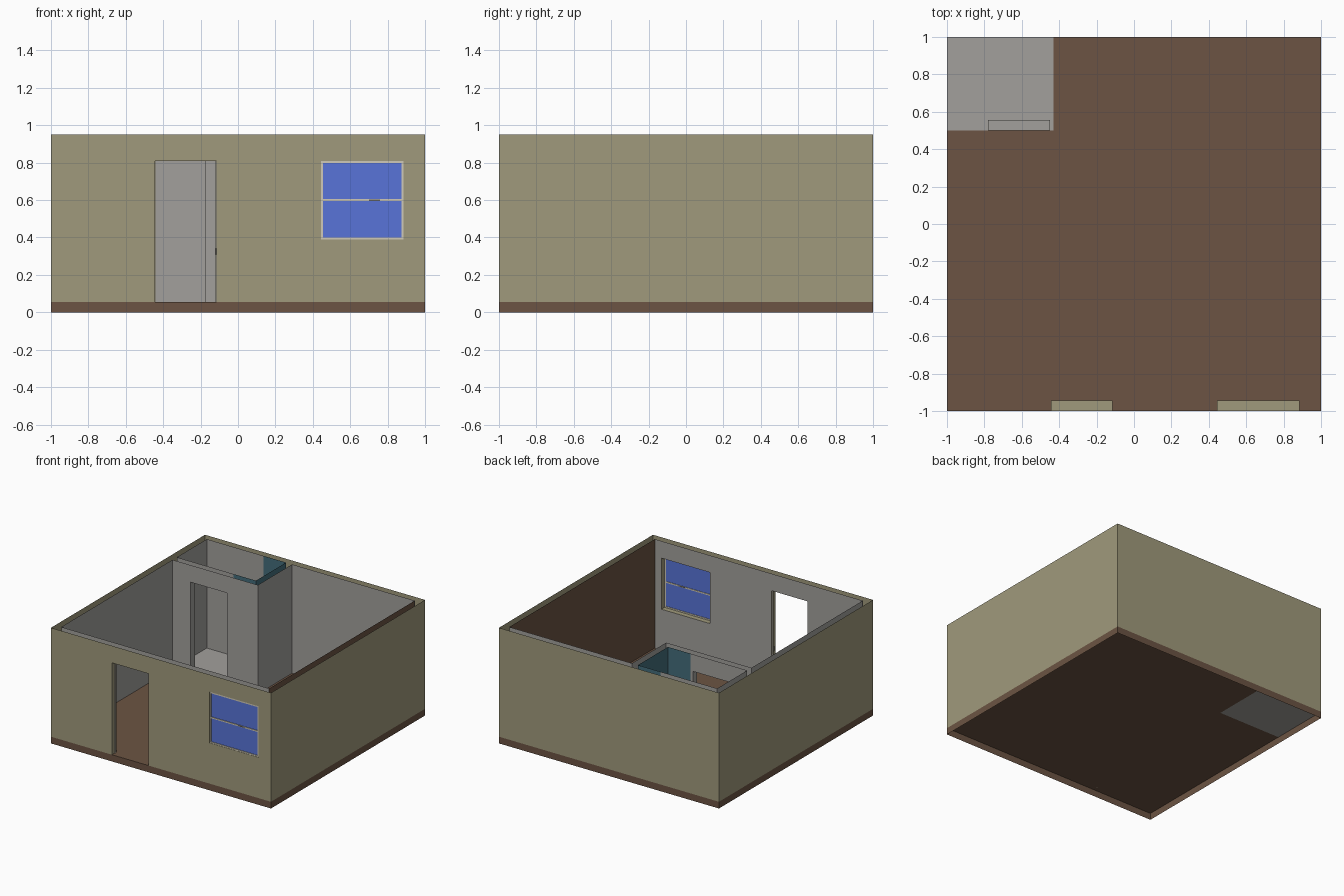
import bpy
import bmesh

cube = bpy.data.objects.get("Cube")
if cube:
    bpy.data.objects.remove(cube, do_unlink=True)


def material(name, srgb):
    lin = [((c / 255 + 0.055) / 1.055) ** 2.4 for c in srgb]
    m = bpy.data.materials.new(name)
    m.use_nodes = True
    m.diffuse_color = (*lin, 1)
    m.node_tree.nodes["Principled BSDF"].inputs["Base Color"].default_value = (*lin, 1)
    return m


OLIVE = material("olive wall paint", (160, 154, 124))
BROWN = material("brown wood", (108, 84, 67))
GREY = material("grey plaster", (162, 160, 156))
TEAL = material("teal tile", (68, 109, 122))
BLUE = material("blue glass", (88, 116, 216))
CREAM = material("pale trim", (208, 202, 184))
METAL = material("dark metal", (100, 98, 95))

FLOOR, TOP = 0.055, 0.95       # floor level and wall top
IN = 0.945                     # inner face of the outside walls
DOOR = (-0.445, -0.115, FLOOR, 0.81)
WINDOW = (0.443, 0.885, 0.39, 0.81)
BATH_DOOR = (-0.78, -0.45, FLOOR, 0.81)
BATH_X, BATH_Y, TILE_X = -0.17, 0.5, -0.43
SKIN = 0.055                   # gap between the two faces of a wall


def finish(name, bm, mats):
    bmesh.ops.remove_doubles(bm, verts=bm.verts[:], dist=0.0001)
    me = bpy.data.meshes.new(name)
    bm.to_mesh(me)
    bm.free()
    for m in mats:
        me.materials.append(m)
    ob = bpy.data.objects.new(name, me)
    bpy.context.scene.collection.objects.link(ob)
    return ob


def quad(bm, pts, index=0):
    f = bm.faces.new([bm.verts.new(p) for p in pts])
    f.material_index = index


def wall(bm, a, b, z0=FLOOR, z1=TOP, holes=(), index=0):
    """Upright sheet from a to b; holes are x ranges and z ranges left open."""
    xs, zs = [a[0], b[0]], [z0, z1]
    for h in holes:
        xs += h[:2]
        zs += h[2:]
    if not holes:
        quad(bm, [(*a, z0), (*b, z0), (*b, z1), (*a, z1)], index)
        return
    xs = sorted(set(xs), reverse=a[0] > b[0])
    zs = sorted(set(zs))
    for x0, x1 in zip(xs, xs[1:]):
        for lo, hi in zip(zs, zs[1:]):
            mx, mz = (x0 + x1) / 2, (lo + hi) / 2
            if not any(h[0] < mx < h[1] and h[2] < mz < h[3] for h in holes):
                quad(bm, [(x0, a[1], lo), (x1, a[1], lo),
                          (x1, a[1], hi), (x0, a[1], hi)], index)


def shell(name, path, mats, z0=FLOOR, z1=TOP, holes={}, index={}):
    """Closed run of wall sheets along a plan outline."""
    bm = bmesh.new()
    for i, a in enumerate(path):
        wall(bm, a, path[(i + 1) % len(path)], z0, z1, holes.get(i, ()), index.get(i, 0))
    return finish(name, bm, mats)


def reveal(name, hole, y0, y1, mat, sill):
    """Lining of an opening between the two faces of a wall."""
    x0, x1, z0, z1 = hole
    bm = bmesh.new()
    ring = [(x0, z0), (x0, z1), (x1, z1), (x1, z0)]
    for p, q in zip(ring, ring[1:] + ([ring[0]] if sill else [])):
        quad(bm, [(p[0], y0, p[1]), (q[0], y0, q[1]), (q[0], y1, q[1]), (p[0], y1, p[1])])
    if sill:
        p, q = ring[-1], ring[0]
        quad(bm, [(p[0], y0, p[1]), (q[0], y0, q[1]), (q[0], y1, q[1]), (p[0], y1, p[1])])
    return finish(name, bm, [mat])


def box(name, x, y, z, mat):
    bm = bmesh.new()
    bmesh.ops.create_cube(bm, size=1)
    for v in bm.verts:
        v.co = [r[0] if c < 0 else r[1] for c, r in zip(v.co, (x, y, z))]
    return finish(name, bm, [mat])


def slab(name, x0, x1, y0, y1, mat):
    bm = bmesh.new()
    quad(bm, [(x0, y0, FLOOR), (x1, y0, FLOOR), (x1, y1, FLOOR), (x0, y1, FLOOR)])
    return finish(name, bm, [mat])


# Base rim, open underneath, and outside walls
square = [(-1, -1), (1, -1), (1, 1), (-1, 1)]
shell("base_rim", square, [BROWN], 0, FLOOR)
shell("outside_walls", square, [OLIVE], holes={0: (DOOR, WINDOW)})

# Floors
slab("main_floor_front", -1, 1, -1, BATH_Y, BROWN)
slab("main_floor_back", TILE_X, 1, BATH_Y, 1, BROWN)
slab("bathroom_floor", -1, TILE_X, BATH_Y, 1, GREY)

# Main room: L-shaped plan with one brown feature wall
room = [(-IN, -IN), (-IN, BATH_Y), (BATH_X, BATH_Y), (BATH_X, IN), (IN, IN), (IN, -IN)]
shell("main_room_walls", room, [GREY, BROWN],
      holes={1: (BATH_DOOR,), 5: (DOOR, WINDOW)}, index={4: 1})

# Bathroom: grey with a teal tiled end
bx, by = BATH_X - SKIN, BATH_Y + SKIN
bath = [(-IN, by), (-IN, IN), (TILE_X, IN), (bx, IN), (bx, by), (TILE_X, by)]
shell("bathroom_walls", bath, [GREY, TEAL],
      holes={5: (BATH_DOOR,)}, index={2: 1, 3: 1, 4: 1})

# Linings of the openings
reveal("front_door_lining", DOOR, -1, -IN, OLIVE, False)
reveal("window_lining", WINDOW, -1, -IN, OLIVE, True)
reveal("bathroom_door_lining", BATH_DOOR, BATH_Y, by, GREY, False)

# Window: glass, frame, middle rail and latch
x0, x1, z0, z1 = WINDOW
T = 0.011
mid = (z0 + z1) / 2
depth = (-0.998, -0.986)
box("window_glass", (x0, x1), (-0.993, -0.99), (z0, z1), BLUE)
for side, x in (("right", x0), ("left", x1 - T)):
    box("window_stile_" + side, (x, x + T), depth, (z0, z1), CREAM)
for part, z in (("bottom", z0), ("middle", mid - T / 2), ("top", z1 - T)):
    box("window_rail_" + part, (x0 + T, x1 - T), depth, (z, z + T), CREAM)
box("window_latch", (0.7, 0.76), (-0.999, -0.985), (mid - 0.004, mid + 0.004), METAL)

# Front door stops and strike plate
x0, x1, z0, z1 = DOOR
for side, x in (("right", x0), ("left", x1 - 0.006)):
    box("door_stop_" + side, (x, x + 0.006), (-0.965, -0.955), (z0, z1), CREAM)
box("door_strike_plate", (x1 - 0.008, x1), (-0.975, -0.966), (0.31, 0.34), METAL)
